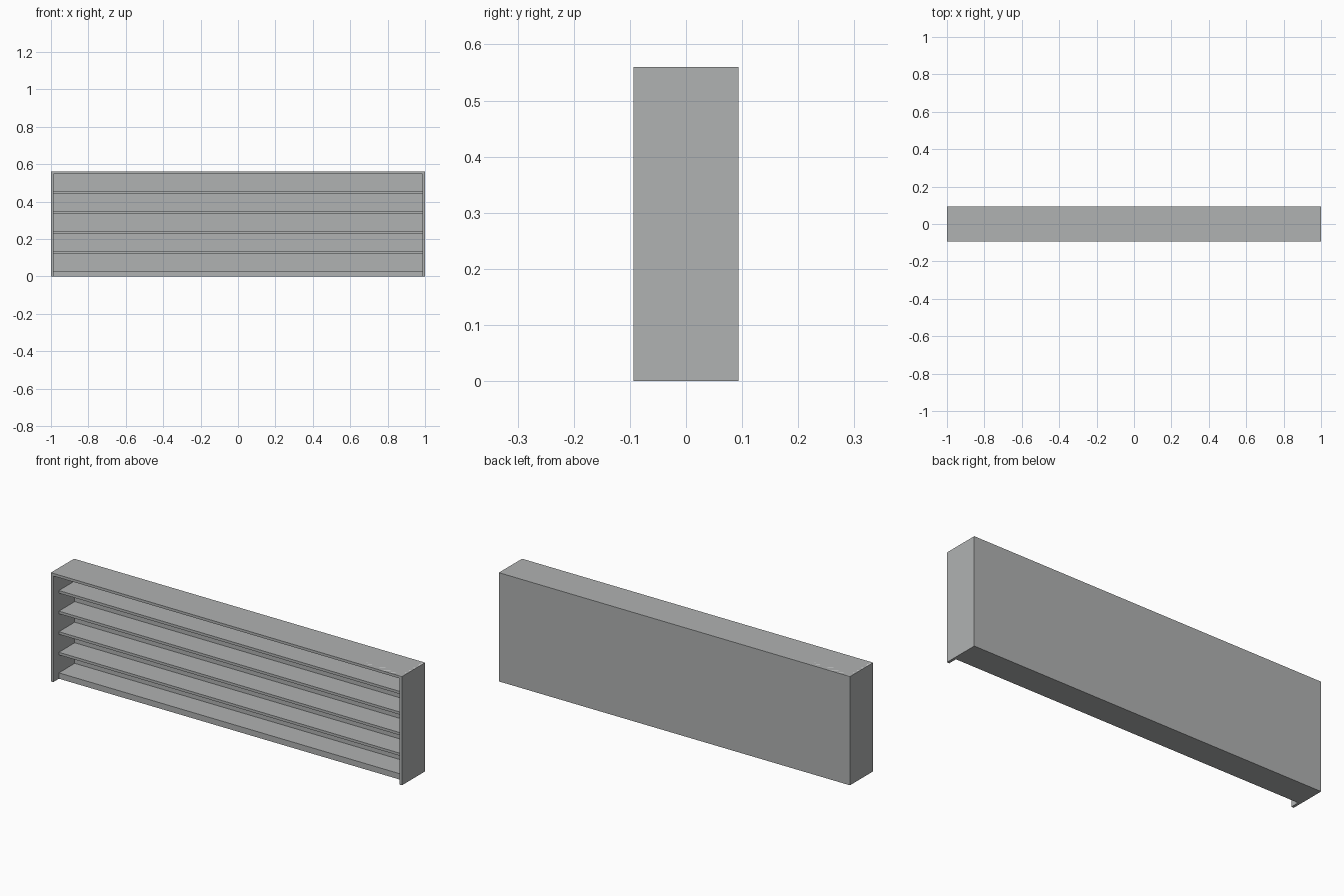
import bpy
import bmesh
from mathutils import Matrix

if "Cube" in bpy.data.objects:
    bpy.data.objects.remove(bpy.data.objects["Cube"])

W, D, H = 2.0, 0.188, 0.56       # overall size
T = 0.0135                       # board thickness
RECESS = 0.046                   # shelf setback from the front
PLINTH = 0.03                    # base height


def colour(name, rgb):
    mat = bpy.data.materials.new(name)
    mat.diffuse_color = (*rgb, 1)
    mat.use_nodes = True
    mat.node_tree.nodes["Principled BSDF"].inputs["Base Color"].default_value = mat.diffuse_color
    return mat


grey = colour("shelf grey", (0.435, 0.447, 0.447))
light = colour("light grey", (0.76, 0.76, 0.76))


def board(name, x, y, z, mat=grey):
    """Box spanning the given (min, max) ranges."""
    size = [b - a for a, b in (x, y, z)]
    mid = [(a + b) / 2 for a, b in (x, y, z)]
    bm = bmesh.new()
    bmesh.ops.create_cube(bm, size=1, matrix=Matrix.Diagonal((*size, 1)))
    mesh = bpy.data.meshes.new(name)
    bm.to_mesh(mesh)
    bm.free()
    mesh.materials.append(mat)
    obj = bpy.data.objects.new(name, mesh)
    obj.location = mid
    bpy.context.collection.objects.link(obj)
    return obj


xi = W / 2 - T                   # inner half width
yf, yb = -D / 2, D / 2

# Outer case
board("left_side", (-W / 2, -xi), (yf, yb), (0, H))
board("right_side", (xi, W / 2), (yf, yb), (0, H))
board("top_board", (-xi, xi), (yf, yb), (H - T, H))
board("back_panel", (-xi, xi), (yb - T, yb), (0, H - T))

# Light lining sheet let in flush with the top surface
m = 0.001
board("top_sheet", (-W / 2 + m, W / 2 - m), (yf + m, yb - m), (H - 0.004, H), light)

# Recessed base
board("base", (-xi, xi), (yf + RECESS, yb - T), (0, PLINTH))

# Four evenly spaced recessed shelves
step = (H - PLINTH) / 5
for i in range(1, 5):
    top = PLINTH + i * step
    board(f"shelf_{i}", (-xi, xi), (yf + RECESS, yb - T), (top - T, top))
